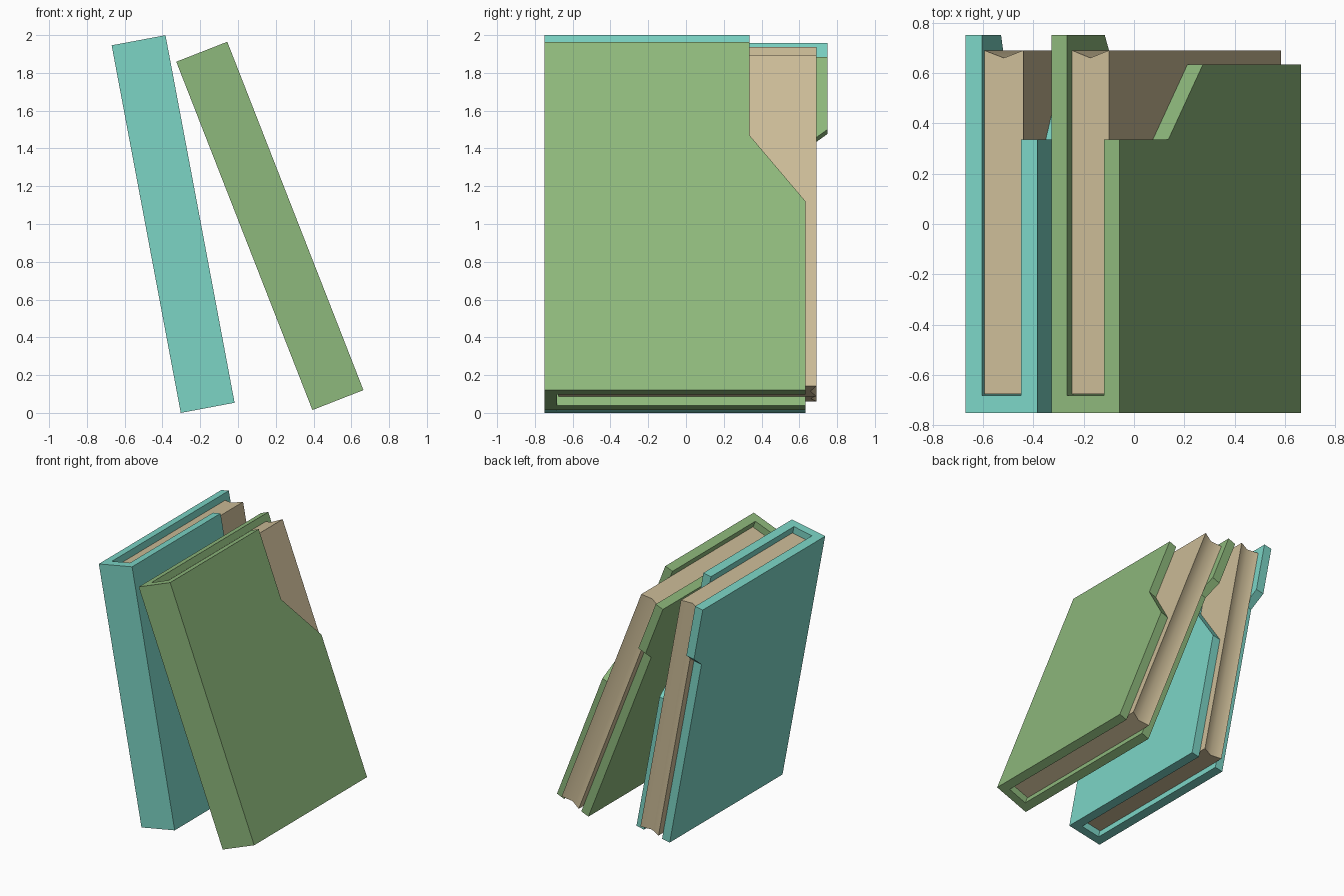
import bpy, bmesh
from math import radians

if "Cube" in bpy.data.objects:
    bpy.data.objects.remove(bpy.data.objects["Cube"])

W, L, T = 0.29, 1.98, 0.066       # book thickness, height, cover board thickness
RECESS = 0.05                     # pages sit below the cover edges


def material(name, rgb):
    mat = bpy.data.materials.new(name)
    mat.diffuse_color = (*rgb, 1)
    mat.use_nodes = True
    mat.node_tree.nodes["Principled BSDF"].inputs["Base Color"].default_value = mat.diffuse_color
    return mat


def prism(name, points, offset, mat=None):
    """Extrude a flat polygon along an offset vector."""
    bm = bmesh.new()
    face = bm.faces.new([bm.verts.new(p) for p in points])
    new = bmesh.ops.extrude_face_region(bm, geom=[face])["geom"]
    verts = [v for v in new if isinstance(v, bmesh.types.BMVert)]
    bmesh.ops.translate(bm, verts=verts, vec=offset)
    bmesh.ops.recalc_face_normals(bm, faces=bm.faces)
    mesh = bpy.data.meshes.new(name)
    bm.to_mesh(mesh)
    bm.free()
    obj = bpy.data.objects.new(name, mesh)
    bpy.context.collection.objects.link(obj)
    if mat:
        mesh.materials.append(mat)
    return obj


def cut(target, cutter):
    mod = target.modifiers.new(cutter.name, 'BOOLEAN')
    mod.operation = 'DIFFERENCE'
    mod.solver = 'EXACT'
    mod.object = cutter
    cutter.hide_render = True
    cutter.hide_set(True)


def book(label, cover_mat, page_mat, origin, lean):
    # Cover: U-shaped section with the spine at the front
    u = [(0, -.75), (W, -.75), (W, .75), (W - T, .75),
         (W - T, -.682), (T, -.682), (T, .75), (0, .75)]
    cover = prism(label + "_cover", [(x, y, 0) for x, y in u], (0, 0, L), cover_mat)

    # Back-edge cut-outs: low on the left board, high and low on the right board
    left = [(.633, -.1), (.633, L - .5), (.75, L - .41), (.9, L - .295), (.9, -.1)]
    right = [(.633, -.1), (.633, L - .907), (.335, L - .53), (.335, L + .1),
             (.9, L + .1), (.9, -.1)]
    cutters = [
        prism(label + "_left_cutter", [(-.1, y, z) for y, z in left], (.1 + W / 2, 0, 0)),
        prism(label + "_right_cutter", [(W / 2, y, z) for y, z in right], (.1 + W / 2, 0, 0)),
    ]
    for c in cutters:
        cut(cover, c)

    # Page block with a hollowed fore edge
    section = [(T, -.676), (W - T, -.676), (W - T, .69), (W / 2, .66), (T, .69)]
    pages = prism(label + "_pages", [(x, y, RECESS) for x, y in section],
                  (0, 0, L - 2 * RECESS), page_mat)
    bpy.ops.object.select_all(action='DESELECT')
    pages.select_set(True)
    bpy.context.view_layer.objects.active = pages
    bpy.ops.object.shade_smooth_by_angle(angle=radians(45))

    # Lean the whole book to the left
    for obj in (cover, pages, *cutters):
        obj.location = origin
        obj.rotation_euler = (0, -radians(lean), 0)


paper = material("paper", (.60, .50, .31))
book("left_book", material("teal_cover", (.20, .66, .56)), paper, (-.303, 0, 0), 10.65)
book("right_book", material("green_cover", (.27, .48, .20)), paper, (.394, 0, .015), 21.35)
